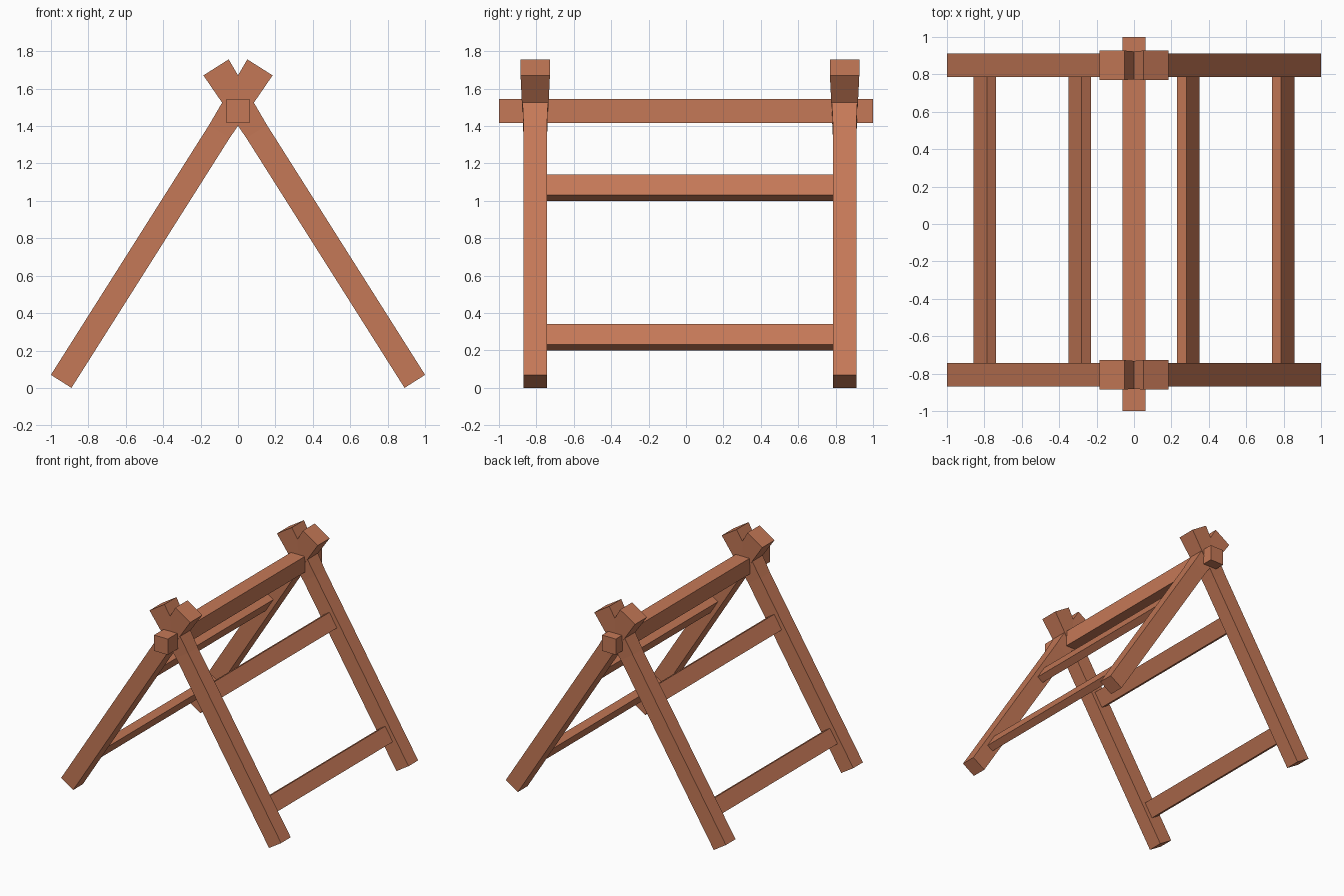
import bpy, bmesh
from mathutils import Vector

if "Cube" in bpy.data.objects:
    bpy.data.objects.remove(bpy.data.objects["Cube"])

wood = bpy.data.materials.new("reddish brown wood")
wood.diffuse_color = (0.56, 0.19, 0.095, 1)
wood.use_nodes = True
wood.node_tree.nodes["Principled BSDF"].inputs["Base Color"].default_value = wood.diffuse_color

# Right leg centre line in the XZ plane
FOOT = Vector((0.945, 0, 0.035))
AXIS = Vector((-0.535, 0, 0.845)).normalized()
ACROSS = Vector((AXIS.z, 0, -AXIS.x))
DEPTH = Vector((0, 1, 0))


def loft(name, sections):
    """Closed square bar through (centre, half vector u, half vector v) sections."""
    bm = bmesh.new()
    rings = [[bm.verts.new(c + u * a + v * b) for a, b in ((-1, -1), (1, -1), (1, 1), (-1, 1))]
             for c, u, v in sections]
    for lo, hi in zip(rings, rings[1:]):
        for i in range(4):
            j = (i + 1) % 4
            bm.faces.new((lo[i], lo[j], hi[j], hi[i]))
    bm.faces.new(rings[0])
    bm.faces.new(rings[-1])
    bmesh.ops.recalc_face_normals(bm, faces=bm.faces)
    mesh = bpy.data.meshes.new(name)
    bm.to_mesh(mesh)
    bm.free()
    mesh.materials.append(wood)
    obj = bpy.data.objects.new(name, mesh)
    bpy.context.collection.objects.link(obj)


def flip(v, side):
    return Vector((v.x * side, v.y, v.z))


for side, label in ((1, "right"), (-1, "left")):
    # Legs: straight bars flaring towards the crossed top ends
    for y, end in ((-0.806, "front"), (0.848, "back")):
        loft(f"{end}_{label}_leg", [
            (flip(FOOT + AXIS * s, side) + DEPTH * y, flip(ACROSS, side) * w, DEPTH * d)
            for s, w, d in ((0, 0.065, 0.0625), (1.58, 0.065, 0.0625), (1.986, 0.08, 0.0785))])
    # Flat rungs tilted with the legs
    for s, level in ((0.278, "lower"), (1.225, "upper")):
        c = flip(FOOT + AXIS * s, side)
        loft(f"{level}_{label}_rung", [
            (c + DEPTH * y, flip(ACROSS, side) * 0.03, flip(AXIS, side) * 0.065)
            for y in (-0.745, 0.787)])

# Ridge beam through the leg crossings
loft("ridge_beam", [(Vector((0, y, 1.48)), Vector((0.0625, 0, 0)), Vector((0, 0, 0.065)))
                    for y in (-1, 1)])
